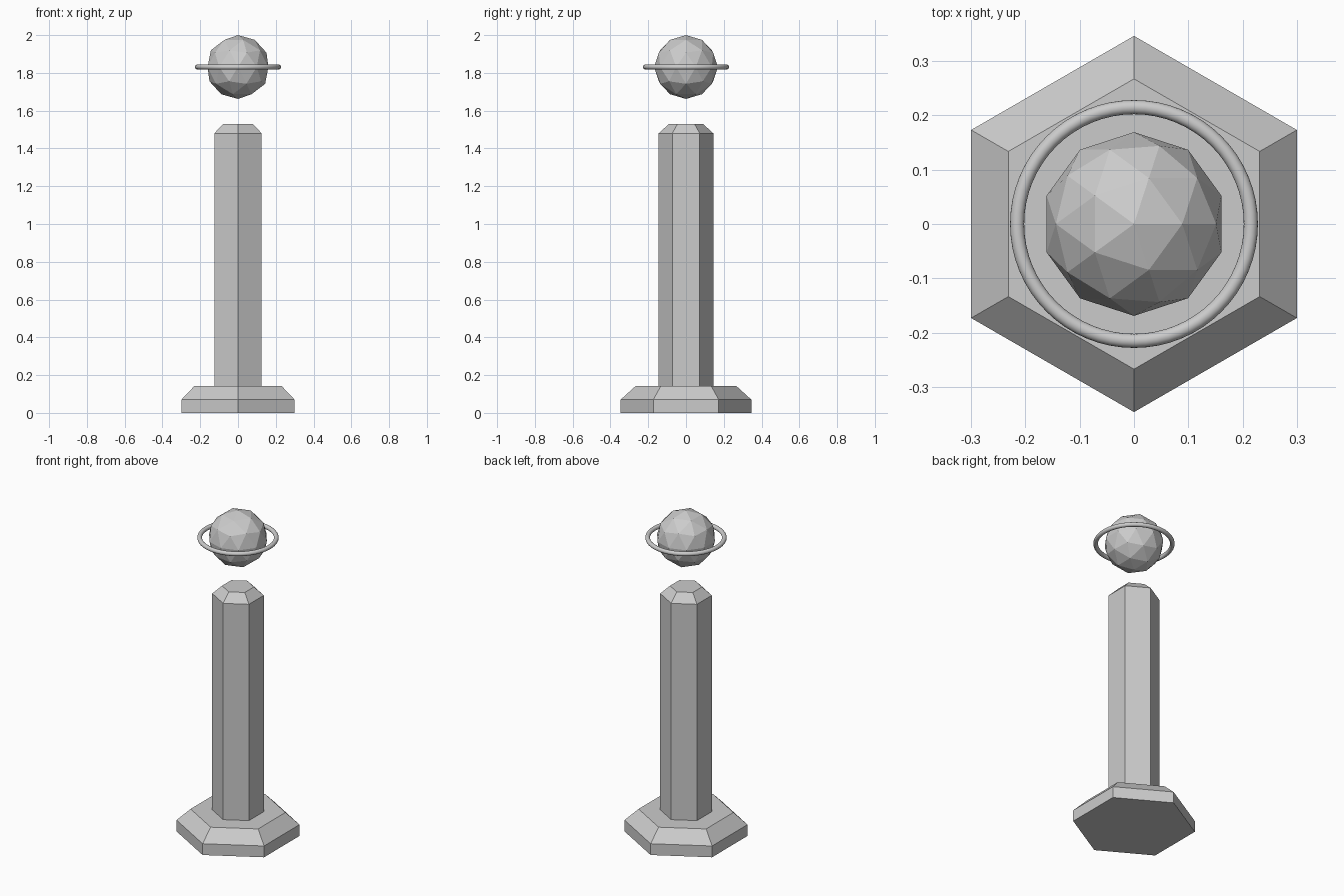
import bpy, bmesh, math

if "Cube" in bpy.data.objects:
    bpy.data.objects.remove(bpy.data.objects["Cube"])


def hex_solid(name, rings):
    """Flat-faced hexagonal solid from (radius, z) rings, corners on +-y."""
    bm = bmesh.new()
    loops = []
    for r, z in rings:
        loops.append([bm.verts.new((r * math.cos(math.radians(30 + 60 * i)),
                                    r * math.sin(math.radians(30 + 60 * i)), z))
                      for i in range(6)])
    for a, b in zip(loops, loops[1:]):
        for i in range(6):
            j = (i + 1) % 6
            bm.faces.new((a[i], a[j], b[j], b[i]))
    bm.faces.new(loops[0][::-1])
    bm.faces.new(loops[-1])
    mesh = bpy.data.meshes.new(name)
    bm.to_mesh(mesh)
    bm.free()
    obj = bpy.data.objects.new(name, mesh)
    bpy.context.collection.objects.link(obj)
    return obj


# Bevelled base and chamfered column
hex_solid("base", [(0.346, 0), (0.346, 0.07), (0.267, 0.142)])
hex_solid("column", [(0.145, 0.13), (0.145, 1.48), (0.09, 1.53)])

# Floating faceted globe
bpy.ops.mesh.primitive_ico_sphere_add(subdivisions=2, radius=0.169, location=(0, 0, 1.831))
bpy.context.object.name = "globe"

# Smooth ring around the globe
bpy.ops.mesh.primitive_torus_add(major_radius=0.215, minor_radius=0.013,
                                 major_segments=64, minor_segments=16,
                                 location=(0, 0, 1.831))
bpy.context.object.name = "ring"
bpy.ops.object.shade_smooth()
